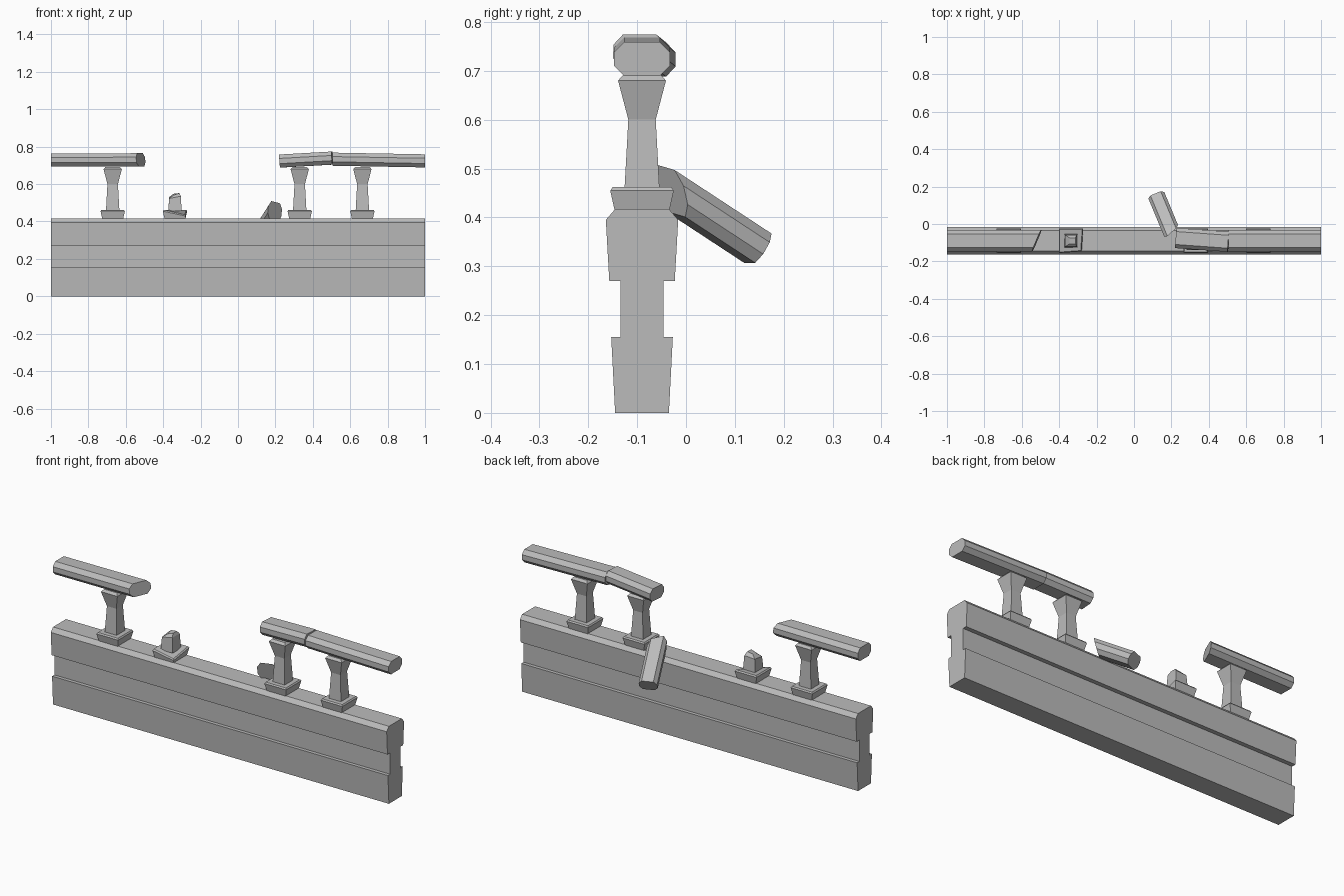
import bpy
import bmesh
from mathutils import Vector

cube = bpy.data.objects.get("Cube")
if cube:
    bpy.data.objects.remove(cube, do_unlink=True)

stone = bpy.data.materials.new("grey stone")
stone.use_nodes = True
GREY = (0.5, 0.5, 0.5, 1)
stone.diffuse_color = GREY
stone.node_tree.nodes["Principled BSDF"].inputs["Base Color"].default_value = GREY

MID = -0.09  # y of the wall's centre line


def loft(name, rings):
    """Skin a list of equal point rings and cap both ends."""
    bm = bmesh.new()
    loops = [[bm.verts.new(p) for p in ring] for ring in rings]
    n = len(loops[0])
    for a, b in zip(loops, loops[1:]):
        for i in range(n):
            j = (i + 1) % n
            bm.faces.new((a[i], a[j], b[j], b[i]))
    bm.faces.new(loops[0])
    bm.faces.new(loops[-1])
    bmesh.ops.recalc_face_normals(bm, faces=bm.faces)
    mesh = bpy.data.meshes.new(name)
    bm.to_mesh(mesh)
    bm.free()
    mesh.materials.append(stone)
    obj = bpy.data.objects.new(name, mesh)
    bpy.context.collection.objects.link(obj)
    return obj


def square(x, z, r):
    return [Vector((x + sx * r, MID + sy * r, z))
            for sx, sy in ((-1, -1), (1, -1), (1, 1), (-1, 1))]


def plinth(name, x):
    rings = [square(x, z, r) for z, r in ((0.41, 0.055), (0.455, 0.065), (0.462, 0.06))]
    return loft(name, rings)


def rail(name, start, end, cut0=(0, 0), cut1=(0, 0), half_width=0.057):
    """Octagonal bar; each cut slants an end by (side, up) slopes."""
    start, end = Vector(start), Vector(end)
    along = (end - start).normalized()
    side = Vector((0, 0, 1)).cross(along).normalized()
    up = along.cross(side)
    w, h = half_width, 0.035
    profile = [(w, 0.4 * h), (0.64 * w, h), (-0.64 * w, h), (-w, 0.4 * h),
               (-w, -0.4 * h), (-0.64 * w, -h), (0.64 * w, -h), (w, -0.4 * h)]
    rings = [[p + side * s + up * u + along * (s * cut[0] + u * cut[1]) for s, u in profile]
             for p, cut in ((start, cut0), (end, cut1))]
    return loft(name, rings)


# Parapet wall with a recessed middle band
front = [(-0.145, 0), (-0.153, 0.155), (-0.134, 0.155), (-0.134, 0.27),
         (-0.157, 0.27), (-0.164, 0.395), (-0.145, 0.417)]
back = [(2 * MID - y, z) for y, z in reversed(front)]
loft("wall", [[(x, y, z) for y, z in front + back] for x in (-1, 1)])

# Whole balusters on plinths
for label, x in (("right", -0.67), ("inner_left", 0.33), ("outer_left", 0.665)):
    plinth(label + "_plinth", x)
    loft(label + "_baluster", [square(x, z, r) for z, r in (
        (0.455, 0.036), (0.6, 0.028), (0.68, 0.049), (0.692, 0.038))])

# Broken baluster with a chipped plinth corner
X = -0.337
base = plinth("broken_plinth", X)
for i in (5, 9):
    base.data.vertices[i].co += Vector((-0.008, 0.008, -0.026))
top = square(X, 0.535, 0.031)
peak = square(X + 0.008, 0.552, 0.016)
for ring in (top, peak):
    ring[0].z -= 0.012
    ring[3].z -= 0.004
loft("broken_baluster", [square(X, 0.455, 0.036), top, peak])

# Handrail pieces, one tilted and one fallen behind the wall
rail("right_handrail", (-1, MID, 0.728), (-0.52, MID, 0.73), cut1=(0.42, -0.1))
rail("left_handrail", (0.505, MID, 0.733), (1, MID, 0.724))
rail("tilted_handrail", (0.225, -0.075, 0.723), (0.505, -0.095, 0.739), half_width=0.054)
rail("fallen_handrail", (0.197, -0.033, 0.455), (0.122, 0.147, 0.337),
     cut0=(-0.4, -1.0), half_width=0.046)
